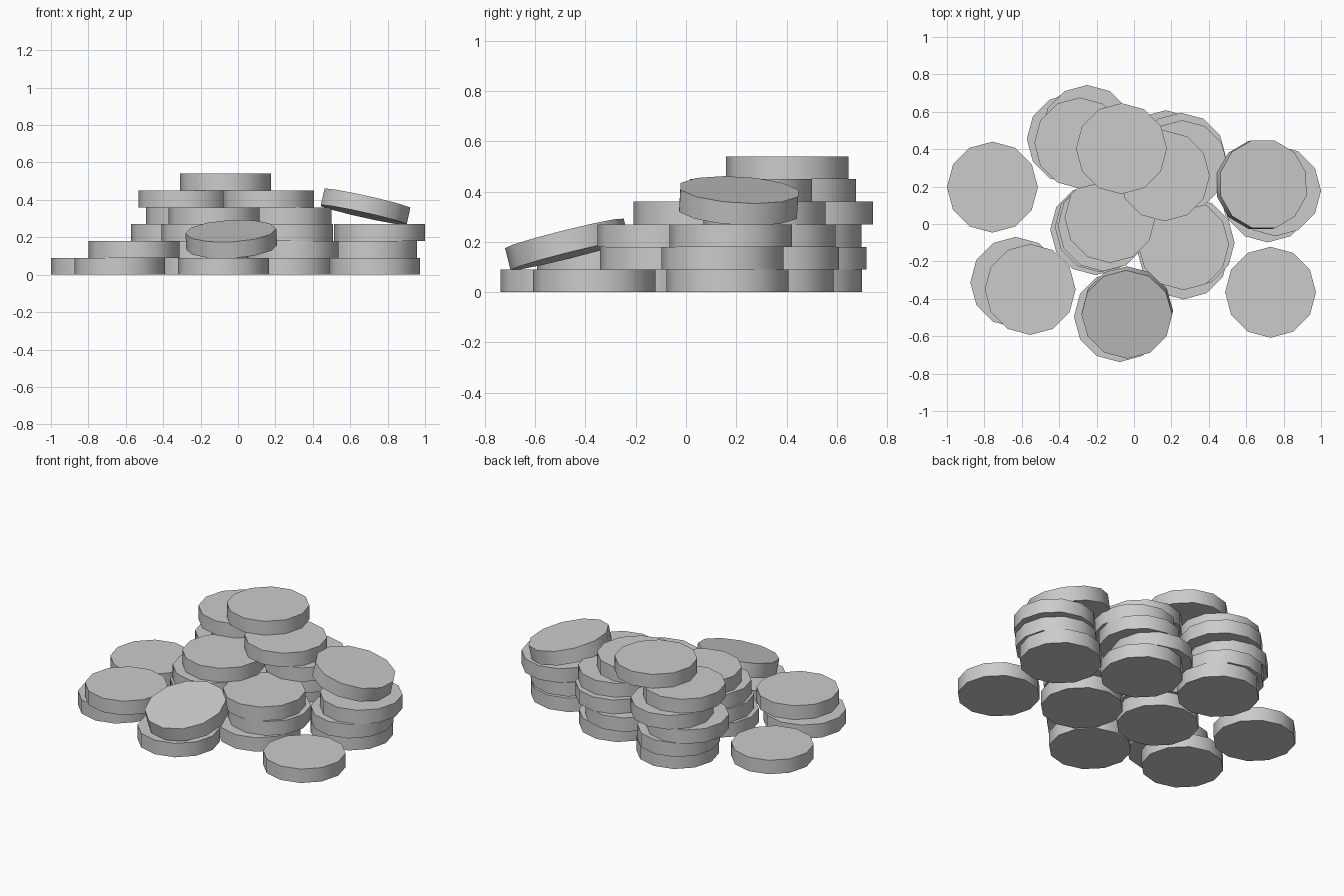
import bpy
from math import radians

RADIUS = 0.243
THICK = 0.09
SIDES = 12

# Remove the default object
default_cube = bpy.data.objects.get("Cube")
if default_cube:
    bpy.data.objects.remove(default_cube, do_unlink=True)

# Single grey colour
grey = bpy.data.materials.new("plain_grey")
grey.use_nodes = True
colour = (0.6, 0.6, 0.6, 1)
grey.diffuse_color = colour
grey.node_tree.nodes["Principled BSDF"].inputs["Base Color"].default_value = colour


def add_disc(name, centre, tilt=(0, 0, 0)):
    """One flat twelve-sided disc with smooth rim and crisp edges."""
    bpy.ops.mesh.primitive_cylinder_add(
        vertices=SIDES, radius=RADIUS, depth=THICK, location=centre,
        rotation=[radians(angle) for angle in tilt])
    disc = bpy.context.object
    disc.name = name
    disc.data.materials.append(grey)
    bpy.ops.object.shade_smooth_by_angle(angle=radians(40))
    return disc


# Each stack lists the disc centres from the ground upwards
stacks = {
    "left_front_stack": [(0.265, -0.16), (0.295, -0.1), (0.265, -0.11)],
    "right_front_stack": [(-0.205, -0.03), (-0.18, -0.015),
                          (-0.165, -0.01), (-0.128, 0.035)],
    "right_back_stack": [(-0.26, 0.457), (-0.28, 0.475), (-0.33, 0.455),
                         (-0.25, 0.5), (-0.29, 0.433)],
    "left_back_stack": [(0.23, 0.343), (0.17, 0.365), (0.25, 0.352),
                        (0.258, 0.312), (0.162, 0.258)],
    "left_side_stack": [(0.7, 0.165), (0.715, 0.145), (0.757, 0.178)],
    "right_outer_stack": [(-0.632, -0.312), (-0.555, -0.35)],
    "right_loose": [(-0.757, 0.197)],
    "left_loose": [(0.73, -0.365)],
    "front_loose": [(-0.078, -0.495)],
}
for stack, centres in stacks.items():
    for level, (x, y) in enumerate(centres):
        add_disc(f"{stack}_disc_{level + 1}", (x, y, (level + 0.5) * THICK))

# Disc capping the pile
add_disc("top_disc", (-0.067, 0.403, 5.5 * THICK))

# Two discs resting at an angle
add_disc("left_tilted_disc", (0.682, 0.21, 0.363), (0, 13, 15))
add_disc("front_tilted_disc", (-0.036, -0.473, 0.19), (14, -3, 0))
